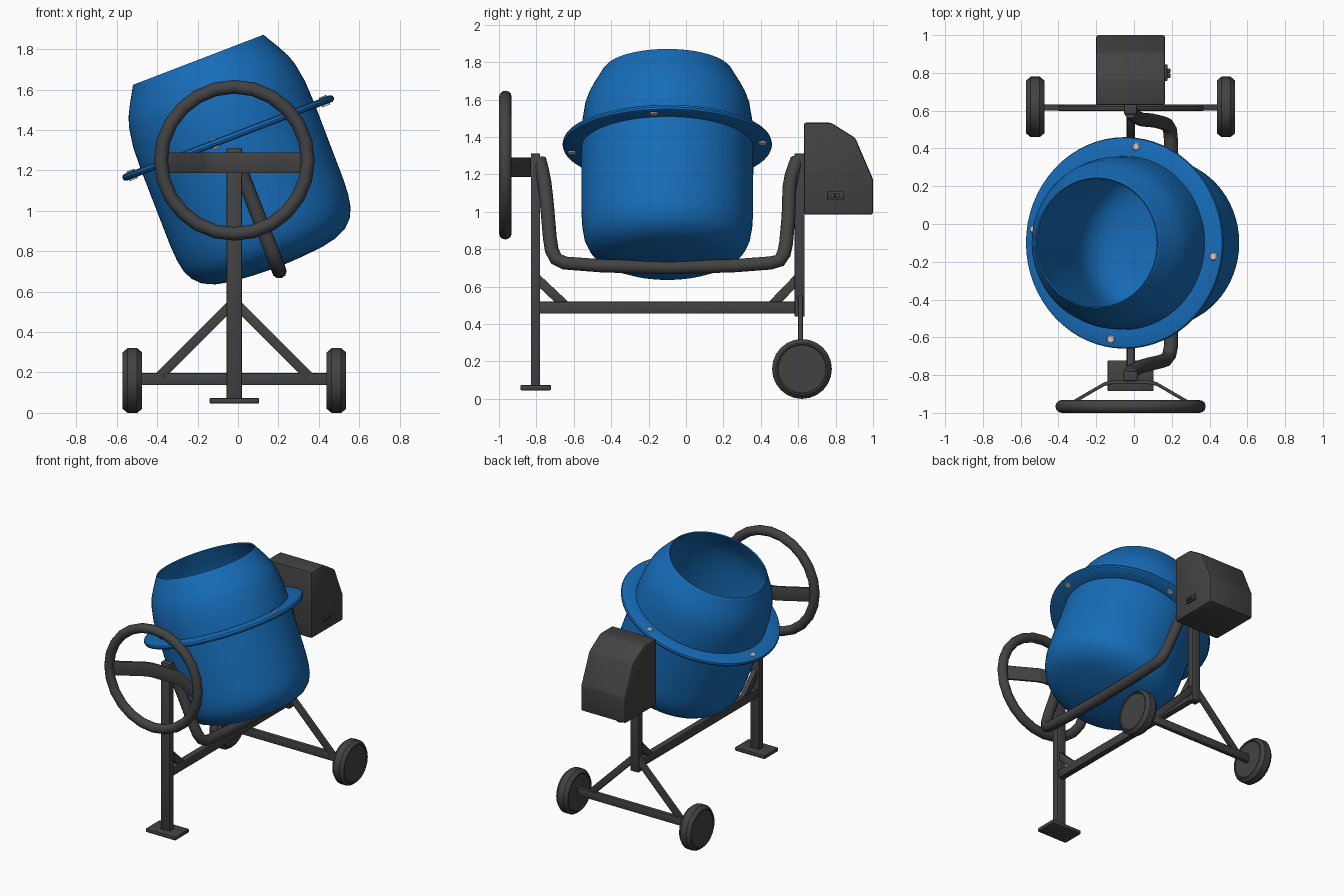
import bpy, bmesh, math
from mathutils import Matrix, Vector

if "Cube" in bpy.data.objects:
    bpy.data.objects.remove(bpy.data.objects["Cube"])

X0 = -0.018                                   # centre line of the frame
TILT = Matrix.Translation((-0.05, -0.1, 1.365)) @ Matrix.Rotation(math.radians(-21), 4, 'Y')


def material(name, rgb):
    m = bpy.data.materials.new(name)
    m.diffuse_color = (*rgb, 1)
    m.use_nodes = True
    m.node_tree.nodes["Principled BSDF"].inputs["Base Color"].default_value = m.diffuse_color
    return m


BLUE = material("blue_paint", (0.008, 0.15, 0.48))
DARK = material("dark_steel", (0.055, 0.055, 0.055))


def finish(bm, name, mat=DARK, matrix=Matrix(), bevel=0, angle=35):
    bmesh.ops.remove_doubles(bm, verts=bm.verts, dist=1e-5)
    bmesh.ops.recalc_face_normals(bm, faces=bm.faces)
    if bevel:
        bmesh.ops.bevel(bm, geom=bm.edges[:], offset=bevel, segments=2, profile=0.5, affect='EDGES')
    me = bpy.data.meshes.new(name)
    bm.to_mesh(me)
    bm.free()
    for p in me.polygons:
        p.use_smooth = True
    me.set_sharp_from_angle(angle=math.radians(angle))
    if mat:
        me.materials.append(mat)
    ob = bpy.data.objects.new(name, me)
    ob.matrix_world = matrix
    bpy.context.collection.objects.link(ob)
    return ob


def lathe(name, profile, n, closed=False, **kw):
    bm = bmesh.new()
    rings = [[bm.verts.new((r * math.cos(2 * math.pi * i / n), r * math.sin(2 * math.pi * i / n), z))
              for i in range(n)] for r, z in profile]
    pairs = list(zip(rings, rings[1:])) + ([(rings[-1], rings[0])] if closed else [])
    for a, b in pairs:
        for i in range(n):
            j = (i + 1) % n
            bm.faces.new((a[i], a[j], b[j], b[i]))
    return finish(bm, name, **kw)


def box(name, lo, hi, bevel=0.006):
    lo, hi = Vector(lo), Vector(hi)
    bm = bmesh.new()
    bmesh.ops.create_cube(bm, size=1, matrix=Matrix.Translation((lo + hi) / 2) @ Matrix.Diagonal((*(hi - lo), 1)))
    return finish(bm, name, bevel=bevel)


def bar(name, a, b, w, d, side):
    # rectangular bar from a to b, w wide along the side vector, d deep across it
    a, b, side = Vector(a), Vector(b), Vector(side)
    z = (b - a).normalized()
    y = z.cross(side)
    rot = Matrix((side, y, z)).transposed().to_4x4()
    bm = bmesh.new()
    bmesh.ops.create_cube(bm, size=1, matrix=Matrix.Translation((a + b) / 2) @ rot
                          @ Matrix.Diagonal((w, d, (b - a).length, 1)))
    return finish(bm, name, bevel=0.004)


def prism(name, pts, axis, lo, hi, bevel):
    # outline extruded along x (pts are y, z) or along z (pts are x, y)
    bm = bmesh.new()
    put = (lambda p, h: (h, *p)) if axis == 'x' else (lambda p, h: (*p, h))
    a, b = ([bm.verts.new(put(p, h)) for p in pts] for h in (lo, hi))
    bm.faces.new(a)
    bm.faces.new(b)
    for i in range(len(pts)):
        j = (i + 1) % len(pts)
        bm.faces.new((a[i], a[j], b[j], b[i]))
    return finish(bm, name, bevel=bevel, angle=25)


# Tilted drum: outer wall from the bottom up, over the lip, and back down inside
outer = [(0, -.69), (.12, -.685), (.24, -.675), (.32, -.658), (.38, -.63), (.42, -.59), (.443, -.54), (.454, -.48),
         (.459, -.40), (.46, 0), (.456, .12), (.44, .22), (.423, .27), (.395, .325), (.36, .385), (.351, .402)]
inner = [(.344, .41), (.338, .404)] + [(max(r - .016, 0), z + (.016 if z < -.5 else 0)) for r, z in reversed(outer[:-2])]
lathe("mixing_drum", outer + inner, 64, mat=BLUE, matrix=TILT)

# Flange round the drum, with bolts through it
lathe("drum_flange", [(.452, -.022), (.545, -.022), (.556, -.016), (.56, -.005), (.556, .008), (.545, .013), (.452, .013)],
      64, closed=True, mat=BLUE, matrix=TILT)
for i in range(4):
    a = math.radians(-8 + 90 * i)
    lathe(f"flange_bolt_{i + 1}", [(0, -.03), (.022, -.03), (.022, .016), (.017, .021), (0, .021)], 16, mat=None,
          matrix=TILT @ Matrix.Translation((.515 * math.cos(a), .515 * math.sin(a), 0)))

# Bent tube yoke carrying the drum (y, distance along the drum axis)
path = [(-.785, -.09), (-.77, -.15), (-.757, -.22), (-.745, -.33), (-.728, -.54), (-.718, -.61), (-.695, -.66),
        (-.65, -.684), (-.45, -.70), (-.1, -.71), (.25, -.70), (.45, -.684), (.5, -.67), (.524, -.63), (.535, -.57),
        (.548, -.42), (.553, -.25), (.565, -.18), (.595, -.09)]
cu = bpy.data.curves.new("drum_yoke", 'CURVE')
cu.dimensions = '3D'
cu.bevel_depth = 0.037
cu.bevel_resolution = 3
cu.use_fill_caps = True
sp = cu.splines.new('POLY')
sp.points.add(len(path) - 1)
for pt, (y, t) in zip(sp.points, path):
    pt.co = (*(TILT @ Vector((0, y + .1, t))), 1)
sp.use_smooth = True
cu.materials.append(DARK)
yoke = bpy.data.objects.new("drum_yoke", cu)
bpy.context.collection.objects.link(yoke)
bpy.context.view_layer.objects.active = yoke
yoke.select_set(True)
bpy.ops.object.convert(target='MESH')

# Frame posts, foot and long beam
box("front_post", (X0 - .038, -.83, .06), (X0 + .038, -.78, 1.312))
box("rear_post", (X0 - .034, .58, .44), (X0 + .034, .634, 1.312))
box("front_foot", (X0 - .122, -.885, .046), (X0 + .122, -.722, .074))
box("long_beam", (X0 - .023, -.79, .456), (X0 + .023, .59, .52))
bar("front_gusset", (X0, -.80, .645), (X0, -.63, .485), .036, .05, (1, 0, 0))
bar("rear_gusset", (X0, .60, .645), (X0, .445, .485), .036, .05, (1, 0, 0))

# Axle, braces and wheels
box("axle_bar", (X0 - .47, .60, .137), (X0 + .47, .632, .197))
rim = [(0, -.042), (.128, -.042), (.132, -.048), (.14, -.048), (.16, -.024)]
rim += [(r, -z) for r, z in reversed(rim)]
for s, side in ((-1, "left"), (1, "right")):
    bar(f"{side}_brace", (X0 + s * .37, .612, .18), (X0 + s * .01, .612, .54), .026, .048, (0, 1, 0))
    lathe(f"{side}_wheel", rim, 24, angle=25,
          matrix=Matrix.Translation((X0 + s * .505, .62, .16)) @ Matrix.Rotation(math.pi / 2, 4, 'Y'))

# Tilting handwheel and its bent cross strip
ring = [(.364 + .034 * math.cos(k * math.pi / 6), .034 * math.sin(k * math.pi / 6)) for k in range(12)]
lathe("handwheel_rim", ring, 24, closed=True,
      matrix=Matrix.Translation((X0, -.966, 1.25)) @ Matrix.Rotation(math.pi / 2, 4, 'X'))
half = [(.345, -.966), (.29, -.935), (.14, -.848), (.10, -.838)]
front = [(-x, y - .01) for x, y in half] + [(x, y - .01) for x, y in reversed(half)]
strip = front + [(x, y + .02) for x, y in reversed(front)]
prism("handwheel_strip", [(X0 + x, y) for x, y in strip], 'z', 1.187, 1.29, 0.003)

# Motor housing with switch on its right side
prism("motor_housing", [(.63, .985), (1, .985), (1, 1.175), (.905, 1.395), (.775, 1.477), (.63, 1.477)],
      'x', X0 - .183, X0 + .183, 0.012)
box("switch_plate", (.155, .757, 1.065), (.177, .845, 1.11), 0.004)
for i, y in enumerate((.784, .812)):
    box(f"switch_button_{i + 1}", (.17, y - .012, 1.076), (.192, y + .012, 1.099), 0.003)
